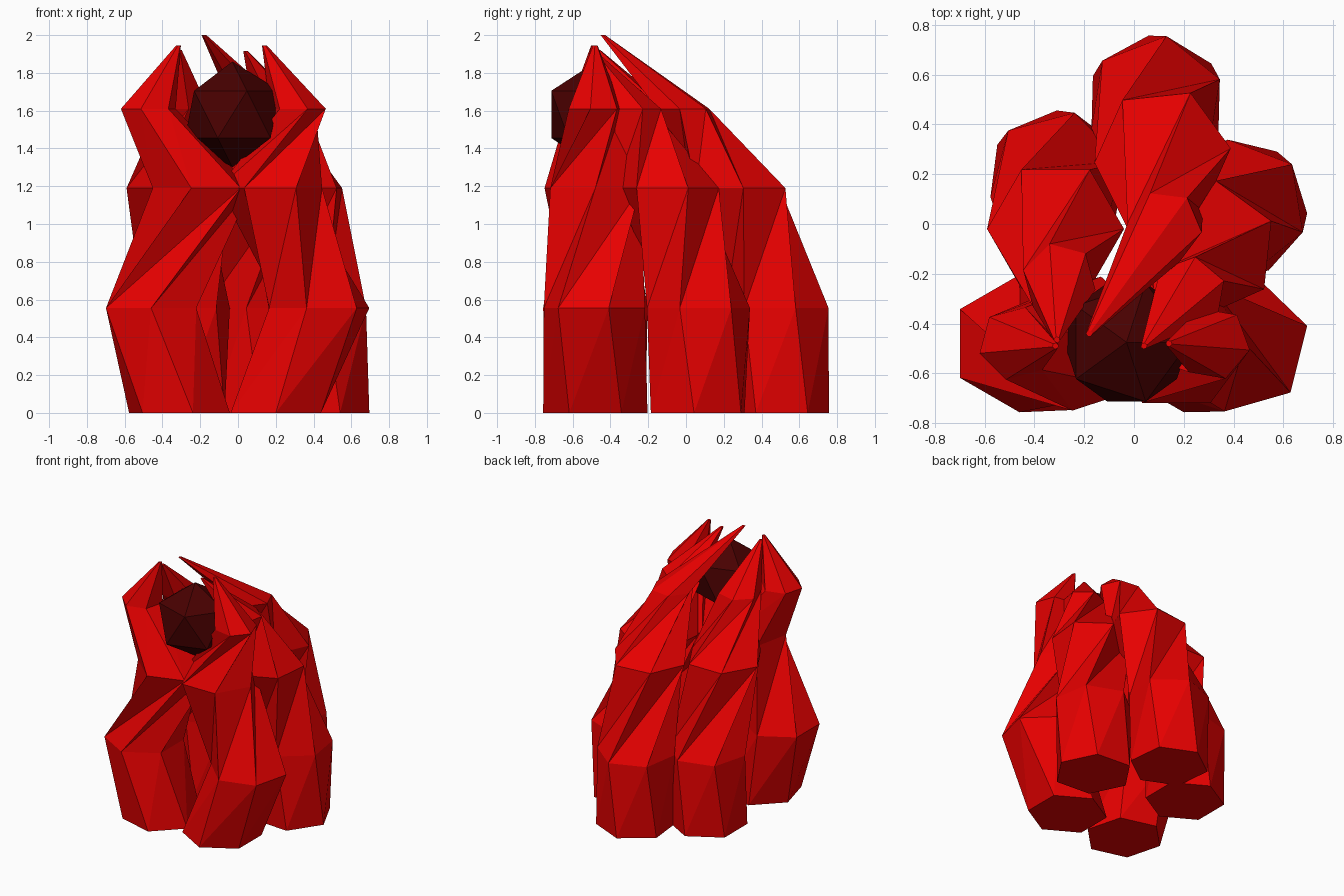
import bpy, bmesh, math

cube = bpy.data.objects.get("Cube")
if cube:
    bpy.data.objects.remove(cube, do_unlink=True)


def make_material(name, colour):
    mat = bpy.data.materials.new(name)
    mat.use_nodes = True
    mat.diffuse_color = colour
    bsdf = next(n for n in mat.node_tree.nodes if n.type == 'BSDF_PRINCIPLED')
    bsdf.inputs["Base Color"].default_value = colour
    return mat


red = make_material("bright red", (0.8, 0.0, 0.0, 1))
dark = make_material("dark maroon", (0.065, 0.0, 0.0, 1))

SIDES = 6
LEVELS = (0.0, 0.555, 1.19, 1.61)      # ring heights below the tip
RADII = (0.276, 0.276, 0.275, 0.15)    # ring radii below the tip


def add_object(name, bm, mat):
    mesh = bpy.data.meshes.new(name)
    bmesh.ops.recalc_face_normals(bm, faces=bm.faces)
    bm.to_mesh(mesh)
    bm.free()
    mesh.materials.append(mat)
    obj = bpy.data.objects.new(name, mesh)
    bpy.context.collection.objects.link(obj)
    return obj


def claw(name, centres, turns, tip):
    """Twisted six-sided column through the ring centres, ending in a sharp tip."""
    rings = [(x, y, z, r, t) for (x, y), z, r, t in zip(centres, LEVELS, RADII, turns)]
    rings.append((*tip, 0.013, turns[-1]))
    bm = bmesh.new()
    loops = []
    for x, y, z, r, turn in rings:
        angles = [math.radians(turn + 360 / SIDES * i) for i in range(SIDES)]
        loops.append([bm.verts.new((x + r * math.cos(a), y + r * math.sin(a), z))
                      for a in angles])
    for level, (low, high) in enumerate(zip(loops, loops[1:])):
        for i in range(SIDES):
            j = (i + 1) % SIDES
            if level == 0:      # the foot bulges outwards
                bm.faces.new((low[i], low[j], high[i]))
                bm.faces.new((low[j], high[j], high[i]))
            else:               # the upper sections fold inwards
                bm.faces.new((low[i], low[j], high[j]))
                bm.faces.new((low[i], high[j], high[i]))
    bm.faces.new(loops[0])
    bm.faces.new(loops[-1])
    return add_object(name, bm, red)


# Five claws: ring centres from the ground up, ring turns in degrees, tip
claw("front_right_claw",
     [(-0.31, -0.48), (-0.46, -0.48), (-0.19, -0.48), (-0.475, -0.48)],
     (-135, -90, -42, -45), (-0.315, -0.49, 1.945))
claw("front_left_claw",
     [(0.20, -0.48), (0.43, -0.485), (0.17, -0.48), (0.317, -0.48)],
     (-150, -104, -60, -10), (0.14, -0.48, 1.945))
claw("side_left_claw",
     [(0.42, 0.062), (0.42, 0.066), (0.30, -0.10), (0.22, -0.28)],
     (-64, -21, 24, 80), (0.04, -0.49, 1.915))
claw("back_claw",
     [(0.087, 0.482), (0.087, 0.482), (0.115, 0.275), (0.123, -0.015)],
     (-24, 21, 66, 113), (-0.18, -0.44, 2.0))
claw("side_right_claw",
     [(-0.31, 0.18), (-0.31, 0.18), (-0.315, -0.02), (-0.30, -0.225)],
     (-30, 15, 60, 105), (-0.31, -0.465, 1.92))

# Faceted orb gripped by the tips
bm = bmesh.new()
bmesh.ops.create_icosphere(bm, subdivisions=1, radius=0.28)
orb = add_object("orb", bm, dark)
orb.location = (-0.03, -0.475, 1.58)
